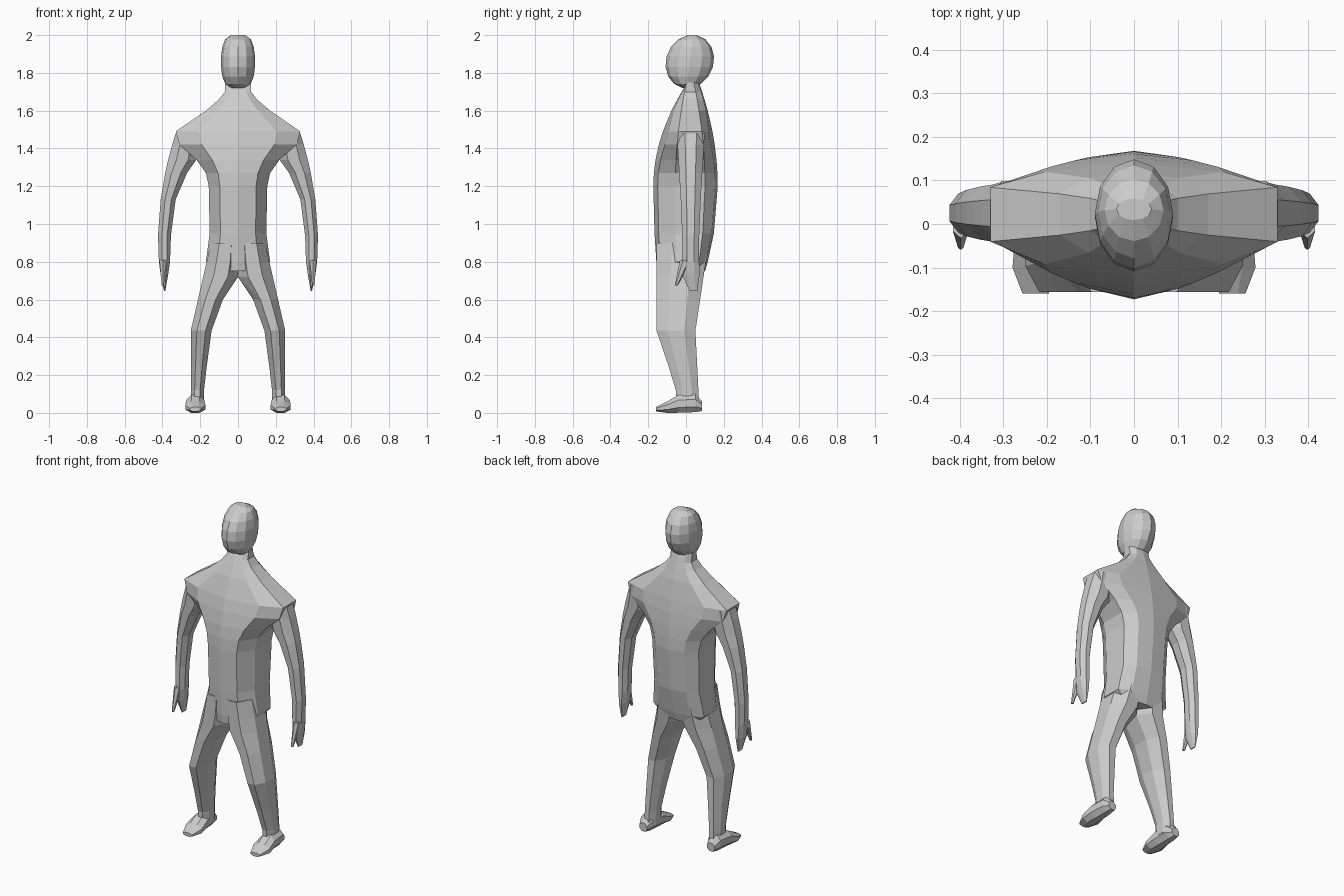
import bpy, bmesh
from math import cos, sin, pi, sqrt

old_cube = bpy.data.objects.get("Cube")
if old_cube:
    bpy.data.objects.remove(old_cube, do_unlink=True)

COLOUR = (0.6, 0.6, 0.6, 1)
grey = bpy.data.materials.new("plain grey")
grey.use_nodes = True
grey.diffuse_color = COLOUR
grey.node_tree.nodes["Principled BSDF"].inputs["Base Color"].default_value = COLOUR


def loft(name, rings, side=1):
    """Skin a closed flat-shaded solid over a list of rings."""
    bm = bmesh.new()
    loops = [[bm.verts.new((x * side, y, z)) for x, y, z in ring] for ring in rings]
    count = len(loops[0])
    for lower, upper in zip(loops, loops[1:]):
        for i in range(count):
            j = (i + 1) % count
            bm.faces.new((lower[i], lower[j], upper[j], upper[i]))
    bm.faces.new(loops[0])
    bm.faces.new(loops[-1])
    bmesh.ops.recalc_face_normals(bm, faces=bm.faces)
    mesh = bpy.data.meshes.new(name)
    bm.to_mesh(mesh)
    bm.free()
    mesh.materials.append(grey)
    part = bpy.data.objects.new(name, mesh)
    bpy.context.collection.objects.link(part)
    return part


def oval(left, right, low, high, sides=8, turn=0.5):
    """Polygon filling a rectangle; a half turn puts a side on each edge."""
    fit = cos(turn * 2 * pi / sides)
    points = []
    for i in range(sides):
        angle = 2 * pi * (i + turn) / sides
        points.append(((left + right + (right - left) * cos(angle) / fit) / 2,
                       (low + high + (high - low) * sin(angle) / fit) / 2))
    return points


def level(z, *box, **style):
    """Horizontal ring."""
    return [(x, y, z) for x, y in oval(*box, **style)]


def above(z, start):
    return max(0, z - start)


def below(z, start):
    return max(0, start - z)


def torso_ring(z, width):
    """Ten-sided section whose chest and back bow out around rib height."""
    rise = z - 1.2
    front = -0.173 + (0.6 if rise > 0 else 0.1) * rise ** 2
    back = 0.168 - 0.33 * rise ** 2
    side_front, side_back = front * 0.33, back * 0.6
    bow = max(0.2, width * 1.1)
    half = [(0.62 * width, front + (side_front - front) * bow),
            (width, side_front), (width, side_back),
            (0.62 * width, back + (side_back - back) * bow)]
    mirrored = [(-x, y) for x, y in reversed(half)]
    return [(x, y, z) for x, y in [(0, front), *half, (0, back), *mirrored]]


def head_ring(step, steps=8):
    """Egg shape, leaning back slightly towards the crown."""
    angle = pi * (step + 0.5) / steps
    rise = -0.142 * cos(angle)
    width = 0.091 * sqrt(sin(angle))
    depth = 0.128 * sin(angle)
    middle = 0.02 + rise / 10
    return level(1.86 + rise, -width, width, middle - depth, middle + depth,
                 sides=12, turn=0)


def leg_ring(z, inner):
    """Legs spread down to the knee, then the shin slants back to the ankle."""
    knee = 0.435
    outer = 0.25 - 0.23 * above(z, knee)
    front = -0.156 + 0.34 * min(below(z, knee), 0.3)
    back = 0.05 + 0.15 * above(z, knee) + 0.05 * below(z, knee)
    return level(z, inner, outer, front, back)


def foot_ring(y, width, top):
    """Upright ring with the sole lifted a little at heel and toe."""
    middle = 0.226
    sole = below(width * 0.4, 0.02)
    return [(x, y, z) for x, z in oval(middle - width, middle + width, sole, top)]


def arm_ring(z, inner):
    """Arm bows outwards, slimming down to the hand."""
    bend = z - 0.9
    outer = 0.424 - (0.28 if bend > 0 else 0.5) * bend ** 2
    middle = 0.025 + 0.15 * below(z, 0.74)
    depth = min(0.045 + 0.06 * above(z, 1), 0.02 + 0.3 * above(z, 0.645))
    return level(z, inner, outer, middle - depth, middle + depth)


def thumb_ring(step):
    """Short tapered prong pointing forwards and down."""
    middle, y = 0.398, -0.017 * step
    width, depth = 0.018 - 0.004 * step, 0.028 - 0.007 * step
    return level(0.81 - 0.045 * step, middle - width, middle + width,
                 y - depth, y + depth, sides=6)


# Heights with half widths for the torso, or inner edges for the limbs
TORSO = [(0.75, 0.12), (0.8, 0.17), (0.95, 0.15), (1.2, 0.155), (1.27, 0.17),
         (1.34, 0.22), (1.42, 0.31), (1.49, 0.33), (1.6, 0.17), (1.66, 0.1),
         (1.7, 0.07), (1.75, 0.07)]
LEG = [(0.9, -0.01), (0.8, -0.01), (0.72, 0), (0.6, 0.08), (0.435, 0.14),
       (0.25, 0.165), (0.12, 0.18), (0.04, 0.18)]
ARM = [(1.48, 0.24), (1.42, 0.21), (1.34, 0.22), (1.27, 0.27), (1.13, 0.33),
       (0.94, 0.355), (0.8, 0.36), (0.73, 0.37), (0.645, 0.385)]
# Distance along the foot, half width and top
FOOT = [(0.085, 0.025, 0.06), (0.05, 0.04, 0.1), (-0.04, 0.048, 0.095),
        (-0.1, 0.053, 0.06), (-0.16, 0.03, 0.03)]

body = loft("body", [torso_ring(*key) for key in TORSO])
parts = [loft("head", [head_ring(step) for step in range(8)])]
for side, label in ((1, "left"), (-1, "right")):
    parts += [
        loft(label + "_leg", [leg_ring(*key) for key in LEG], side),
        loft(label + "_foot", [foot_ring(*key) for key in FOOT], side),
        loft(label + "_arm", [arm_ring(*key) for key in ARM], side),
        loft(label + "_thumb", [thumb_ring(step) for step in range(4)], side),
    ]

# Fuse all parts into one skin
bpy.context.view_layer.objects.active = body
for part in parts:
    fuse = body.modifiers.new("fuse", 'BOOLEAN')
    fuse.operation = 'UNION'
    fuse.solver = 'EXACT'
    fuse.object = part
    bpy.ops.object.modifier_apply(modifier=fuse.name)
    bpy.data.objects.remove(part, do_unlink=True)
